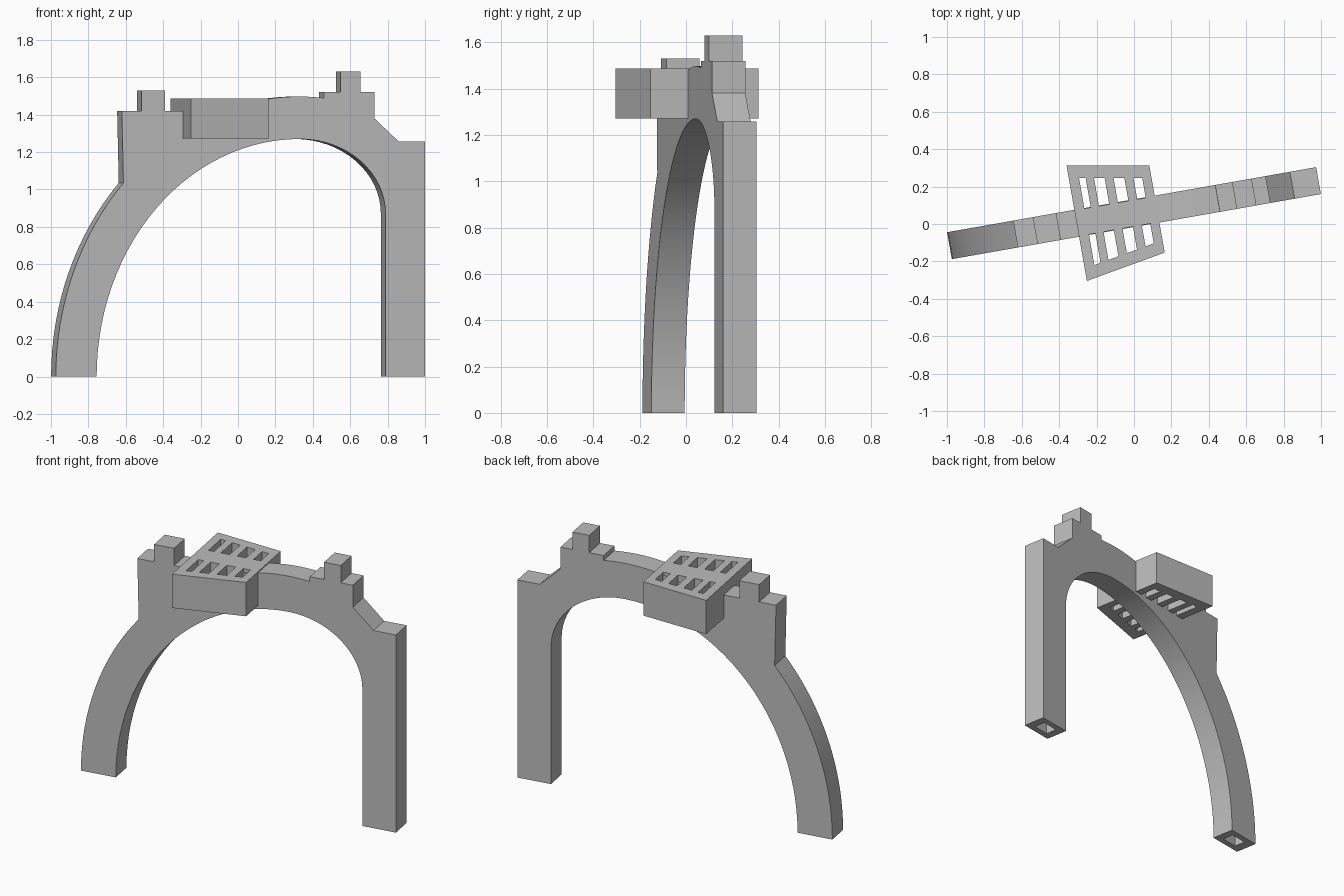
import bpy, bmesh
from math import sin, cos, pi, radians, asin
from mathutils import Matrix

cube = bpy.data.objects.get("Cube")
if cube:
    bpy.data.objects.remove(cube, do_unlink=True)

TURN = radians(10)
HALF = 0.073                      # half thickness of the wall
PLACE = Matrix.Translation((0, 0.058, 0)) @ Matrix.Rotation(TURN, 4, 'Z')

stone = bpy.data.materials.new("grey_stone")
stone.use_nodes = True
stone.diffuse_color = (0.5, 0.5, 0.5, 1)
stone.node_tree.nodes["Principled BSDF"].inputs["Base Color"].default_value = (0.5, 0.5, 0.5, 1)


def prism_object(name, rings, offset):
    """Extrude each closed ring of points by the offset into one object."""
    bm = bmesh.new()
    for ring in rings:
        face = bm.faces.new([bm.verts.new(p) for p in ring])
        made = bmesh.ops.extrude_face_region(bm, geom=[face])["geom"]
        verts = [g for g in made if isinstance(g, bmesh.types.BMVert)]
        bmesh.ops.translate(bm, verts=verts, vec=offset)
    bmesh.ops.recalc_face_normals(bm, faces=bm.faces)
    mesh = bpy.data.meshes.new(name)
    bm.to_mesh(mesh)
    bm.free()
    mesh.materials.append(stone)
    obj = bpy.data.objects.new(name, mesh)
    bpy.context.collection.objects.link(obj)
    obj.matrix_world = PLACE
    return obj


def cut(target, cutter):
    cutter.hide_render = True
    cutter.hide_viewport = True
    cutter.display_type = 'WIRE'
    mod = target.modifiers.new("cut", 'BOOLEAN')
    mod.operation = 'DIFFERENCE'
    mod.solver = 'EXACT'
    mod.object = cutter


def arc(cx, cz, rx, rz, start, end, steps):
    return [(cx + rx * cos(start + (end - start) * i / steps),
             cz + rz * sin(start + (end - start) * i / steps)) for i in range(steps + 1)]


# Arched wall: outer curve, stepped crown, straight right leg, inner curves
CX, OUT_RX, OUT_RZ = 0.33, 1.303, 1.497


def outer(start, end, steps):
    return arc(CX, 0, OUT_RX, OUT_RZ, start, end, steps)


profile = outer(pi, pi - asin(1.035 / OUT_RZ), 16)
profile += [(-0.62, 1.42), (-0.515, 1.42), (-0.515, 1.53), (-0.39, 1.53), (-0.39, 1.42)]
profile += outer(pi - asin(1.42 / OUT_RZ), radians(84.3), 12)
profile += [(0.46, 1.52), (0.55, 1.52), (0.55, 1.63), (0.655, 1.63), (0.655, 1.52),
            (0.73, 1.52), (0.73, 1.38), (0.86, 1.257), (1.0, 1.257), (1.0, 0), (0.79, 0)]
profile += arc(CX, 0.87, 0.46, 0.4, 0, pi / 2, 16)
profile += arc(CX, 0, 1.085, 1.27, pi / 2, pi, 28)[1:]
wall = prism_object("arched_wall",
                    [[((x - 0.0135) / cos(TURN), -HALF, z) for x, z in profile]],
                    (0, 2 * HALF, 0))


# Small recesses under both feet
def rectangle(u0, u1, v, z):
    return [(u0, -v, z), (u1, -v, z), (u1, v, z), (u0, v, z)]


recess = prism_object("foot_recess_cutter",
                      [rectangle(u - 0.055, u + 0.055, 0.037, -0.05) for u in (-0.885, 0.895)],
                      (0, 0, 0.17))
cut(wall, recess)


# Tapered grated balcony that straddles the wall
def reach(u):
    return 0.236 + (0.125 - u) * 0.177


LOW, HIGH = 1.272, 1.487
balcony = prism_object("grated_balcony",
                       [[(-0.311, -reach(-0.311), LOW), (0.125, -reach(0.125), LOW),
                         (0.125, reach(0.125), LOW), (-0.311, reach(-0.311), LOW)]],
                       (0, 0, HIGH - LOW))

# Slots on both sides, following the tapered edge
slots = []
for u0, u1 in ((-0.257, -0.222), (-0.178, -0.122), (-0.075, -0.018), (0.03, 0.076)):
    for side in (-1, 1):
        slots.append([(u0, side * 0.07, LOW - 0.1), (u1, side * 0.07, LOW - 0.1),
                      (u1, side * (reach(u1) - 0.067), LOW - 0.1),
                      (u0, side * (reach(u0) - 0.067), LOW - 0.1)])
slot_cutter = prism_object("balcony_slot_cutter", slots, (0, 0, 0.5))
cut(balcony, slot_cutter)

# Smooth the curved surfaces, keep the edges crisp
bpy.ops.object.select_all(action='DESELECT')
wall.select_set(True)
bpy.context.view_layer.objects.active = wall
bpy.ops.object.shade_smooth_by_angle(angle=radians(25))
